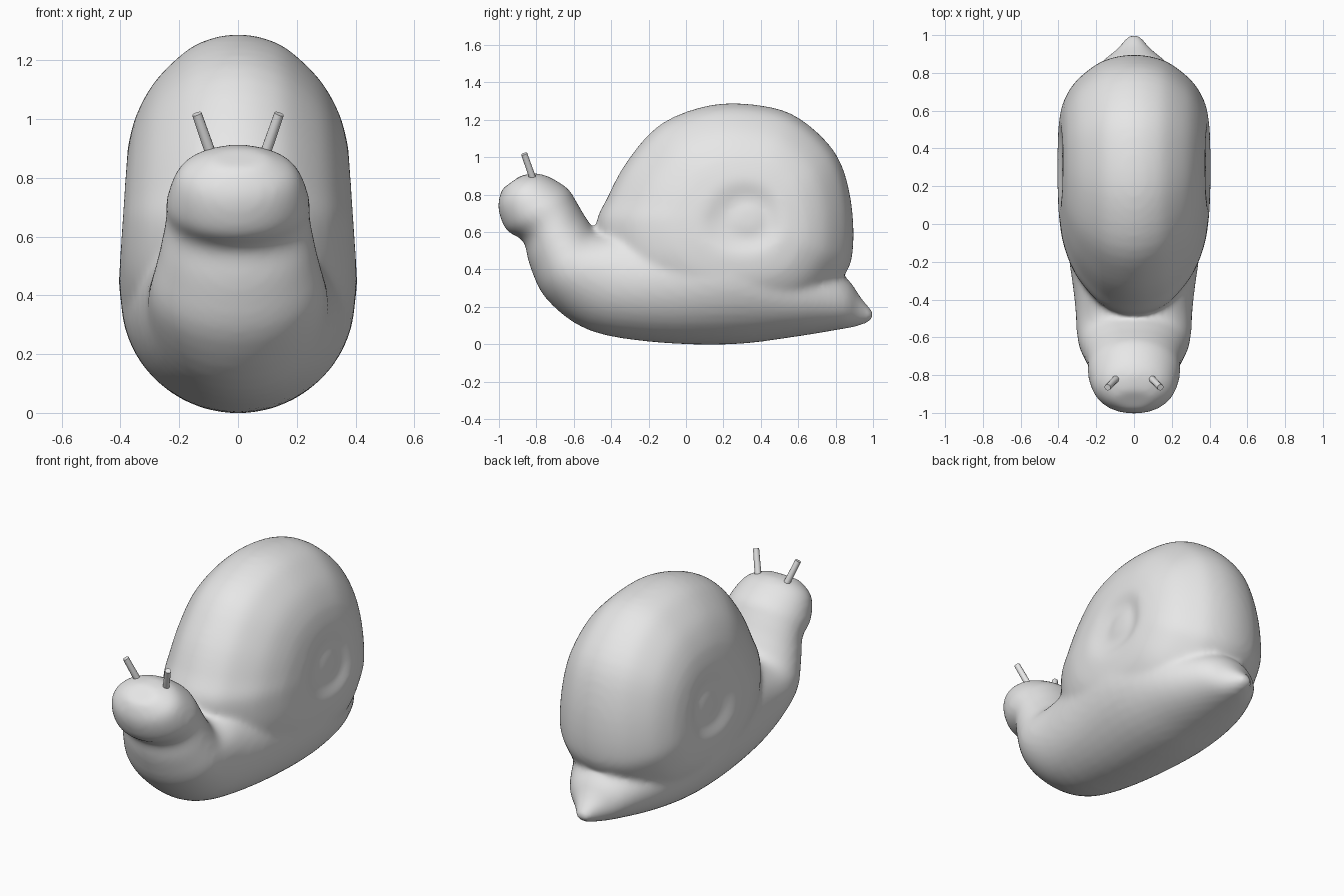
import bpy, bmesh, math
from mathutils import Vector

cube = bpy.data.objects.get("Cube")
if cube:
    bpy.data.objects.remove(cube, do_unlink=True)

grey = bpy.data.materials.new("plain grey")
grey.use_nodes = True
COLOR = (0.8, 0.8, 0.8, 1)
grey.diffuse_color = COLOR
grey.node_tree.nodes["Principled BSDF"].inputs["Base Color"].default_value = COLOR


def spline(points, closed=False, steps=4):
    """Smooth curve through points of any dimension."""
    pts = [Vector(p) for p in points]
    n = len(pts)

    def at(i):
        return pts[i % n] if closed else pts[max(0, min(n - 1, i))]

    result = []
    for i in range(n if closed else n - 1):
        a, b, c, d = (at(i + k) for k in (-1, 0, 1, 2))
        for s in range(steps):
            t = s / steps
            result.append(b + (c - a) * (t / 2) + (a * 2 - b * 5 + c * 4 - d) * (t * t / 2)
                          + (b * 3 - a - c * 3 + d) * (t ** 3 / 2))
    return result if closed else result + [pts[-1]]


def loft(bm, rings):
    """Skin a list of closed rings and cap both ends."""
    rows = [[bm.verts.new(p) for p in ring] for ring in rings]
    n = len(rows[0])
    for a, b in zip(rows, rows[1:]):
        for i in range(n):
            j = (i + 1) % n
            bm.faces.new((a[i], a[j], b[j], b[i]))
    bm.faces.new(rows[0][::-1])
    bm.faces.new(rows[-1])


def finish(bm, name):
    bmesh.ops.recalc_face_normals(bm, faces=bm.faces)
    mesh = bpy.data.meshes.new(name)
    bm.to_mesh(mesh)
    bm.free()
    mesh.materials.append(grey)
    mesh.shade_smooth()
    obj = bpy.data.objects.new(name, mesh)
    bpy.context.collection.objects.link(obj)
    return obj


# Body: each ring is belly y, z, back y, z and half width
body_rings = [
    (0.985, 0.12, 1.01, 0.165, 0.03), (0.91, 0.095, 0.935, 0.25, 0.095),
    (0.80, 0.075, 0.84, 0.37, 0.20), (0.55, 0.035, 0.57, 0.53, 0.325),
    (0.25, 0.0, 0.25, 0.78, 0.40), (-0.16, 0.01, -0.06, 0.70, 0.355),
    (-0.52, 0.075, -0.28, 0.66, 0.315), (-0.745, 0.24, -0.46, 0.60, 0.30),
    (-0.835, 0.42, -0.53, 0.67, 0.268), (-0.87, 0.55, -0.59, 0.77, 0.246),
    (-0.96, 0.61, -0.64, 0.84, 0.243), (-1.005, 0.73, -0.77, 0.91, 0.20),
    (-0.985, 0.83, -0.88, 0.905, 0.10),
]


def body_ring(low_y, low_z, high_y, high_z, width, n=40):
    points = []
    for i in range(n):
        a = math.tau * i / n
        t = 0.5 + 0.5 * math.sin(a)
        points.append((width * math.cos(a), low_y + t * (high_y - low_y),
                       low_z + t * (high_z - low_z)))
    return points


bm = bmesh.new()
loft(bm, [body_ring(*r) for r in spline(body_rings)])

# Shell: side outline shrinking towards each flank, with a shallow round dimple
outline = spline([(-0.48, 0.62), (-0.42, 0.785), (-0.31, 0.985), (-0.13, 1.18), (0.14, 1.28),
                  (0.41, 1.275), (0.61, 1.205), (0.80, 1.02), (0.88, 0.78), (0.893, 0.51),
                  (0.84, 0.36), (0.65, 0.16), (0.30, 0.07), (-0.10, 0.12), (-0.40, 0.34)],
                 closed=True)
flank = [(0, 1), (0.095, 0.98), (0.19, 0.915), (0.302, 0.75), (0.364, 0.57),
         (0.386, 0.42), (0.391, 0.32), (0.378, 0.235), (0.37, 0.16), (0.38, 0.08)]
middle, dimple = Vector((0.25, 0.62)), Vector((0.34, 0.67))


def shell_ring(x, scale):
    centre = middle.lerp(dimple, 1 - scale)
    points = []
    for p in outline:
        q = centre + (p - middle) * scale
        points.append((x * (1 + 0.17 * (0.68 - q.y)), q.x, q.y))
    return points


both_flanks = [(-x, s) for x, s in flank[:0:-1]] + flank
loft(bm, [shell_ring(*f) for f in spline(both_flanks)])
snail = finish(bm, "body_and_shell")

# Fuse body and shell into one soft skin
fuse = snail.modifiers.new("fuse", "REMESH")
fuse.mode = "VOXEL"
fuse.voxel_size = 0.016
fuse.use_smooth_shade = True
soften = snail.modifiers.new("soften", "SMOOTH")
soften.factor = 0.5
soften.iterations = 14

# Eye stalks
for side, name in ((1, "left_eye_stalk"), (-1, "right_eye_stalk")):
    base, tip = Vector((side * 0.085, -0.81, 0.86)), Vector((side * 0.14, -0.865, 1.018))
    bm = bmesh.new()
    bmesh.ops.create_cone(bm, cap_ends=True, segments=12, radius1=0.019, radius2=0.017,
                          depth=(tip - base).length)
    stalk = finish(bm, name)
    stalk.location = (base + tip) / 2
    stalk.rotation_euler = (tip - base).to_track_quat("Z", "Y").to_euler()
    bpy.ops.object.select_all(action="DESELECT")
    stalk.select_set(True)
    bpy.context.view_layer.objects.active = stalk
    bpy.ops.object.shade_smooth_by_angle(angle=math.radians(40))
